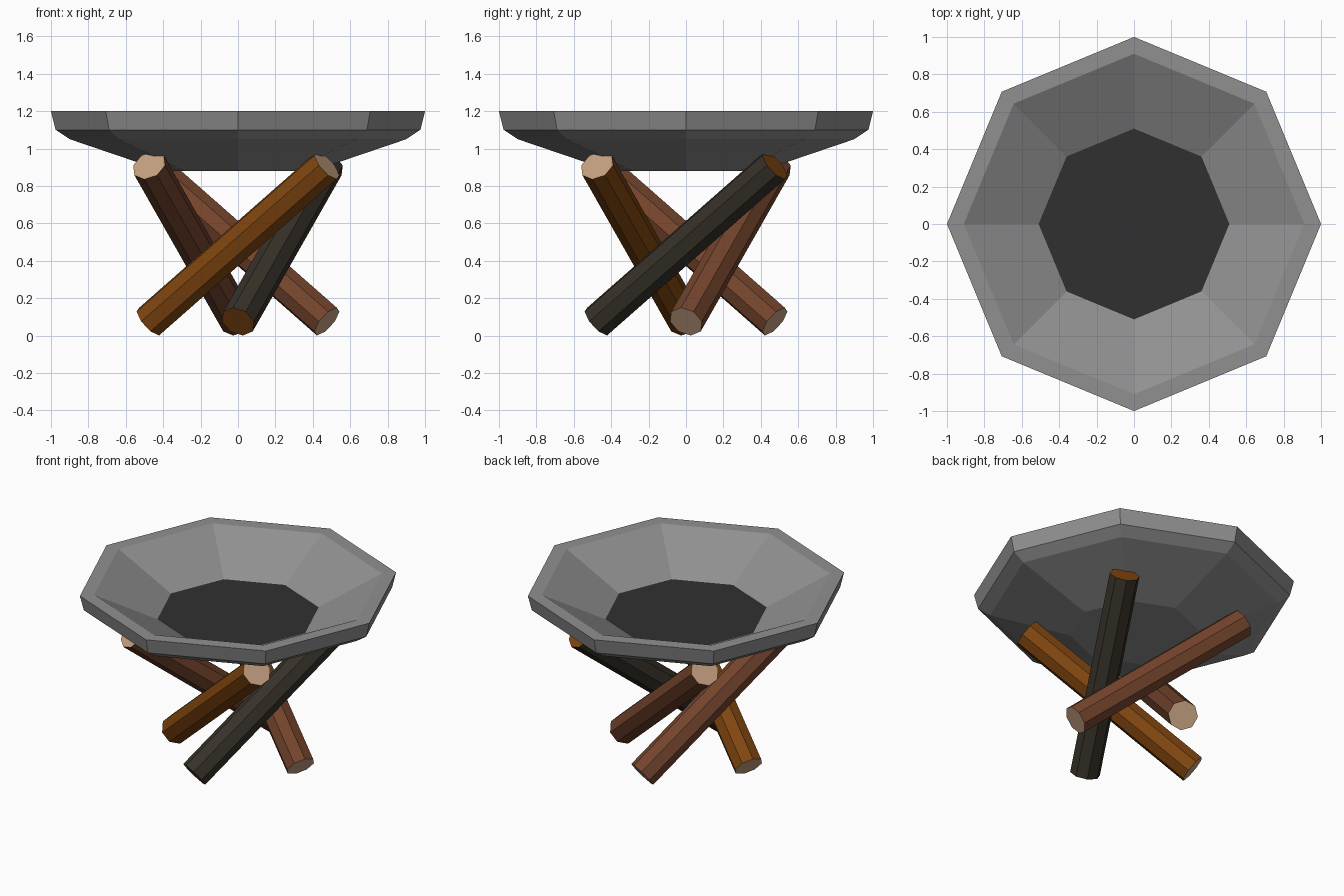
import bpy, bmesh, math
from mathutils import Vector, Matrix

if "Cube" in bpy.data.objects:
    bpy.data.objects.remove(bpy.data.objects["Cube"])


def material(name, rgb):
    m = bpy.data.materials.new(name)
    m.diffuse_color = (*rgb, 1)
    m.use_nodes = True
    m.node_tree.nodes["Principled BSDF"].inputs["Base Color"].default_value = m.diffuse_color
    return m


STONE = material("grey stone", (0.28, 0.28, 0.28))
ASH = material("dark ash", (0.03, 0.03, 0.03))
TAN = material("cut wood tan", (0.56, 0.35, 0.22))
ORANGE = material("orange bark", (0.22, 0.062, 0.005))
RED = material("red brown bark", (0.175, 0.058, 0.026))
DARK = material("dark bark", (0.038, 0.031, 0.022))


def finish(name, bm, mats):
    bmesh.ops.recalc_face_normals(bm, faces=bm.faces)
    mesh = bpy.data.meshes.new(name)
    bm.to_mesh(mesh)
    bm.free()
    for m in mats:
        mesh.materials.append(m)
    bpy.context.collection.objects.link(bpy.data.objects.new(name, mesh))


# Eight-sided bowl: profile from underside, over the rim, down to the inner floor
profile = [(0.40, 0.88), (0.90, 1.05), (0.975, 1.10), (1.0, 1.20),
           (0.91, 1.20), (0.51, 1.00)]
bm = bmesh.new()
rings = [[bm.verts.new((r * math.cos(i * math.pi / 4), r * math.sin(i * math.pi / 4), z))
          for i in range(8)] for r, z in profile]
for a, b in zip(rings, rings[1:]):
    for i in range(8):
        j = (i + 1) % 8
        bm.faces.new((a[i], a[j], b[j], b[i]))
bm.faces.new(rings[0])
bm.faces.new(rings[-1]).material_index = 1  # ash floor
finish("bowl", bm, [STONE, ASH])


# Four leaning logs, each a quarter turn from the last
def log(name, turn, bark, cut):
    rot = Matrix.Rotation(turn * math.pi / 2, 3, 'Z')
    foot = rot @ Vector((-0.475, 0, 0.075))
    head = rot @ Vector((0.475, -0.475, 0.91))
    axis = head - foot
    bm = bmesh.new()
    bmesh.ops.create_cone(bm, cap_ends=True, segments=8, radius1=0.095,
                          radius2=0.095, depth=axis.length)
    for f in bm.faces:
        f.material_index = 1 if len(f.verts) == 8 else 0  # cut ends
    spin = axis.to_track_quat('Z', 'Y').to_matrix().to_4x4()
    bm.transform(Matrix.Translation((foot + head) / 2) @ spin)
    finish(name, bm, [bark, cut])


log("left_log", 0, ORANGE, TAN)
log("front_log", 1, DARK, ORANGE)
log("right_log", 2, RED, TAN)
log("back_log", 3, RED, TAN)
